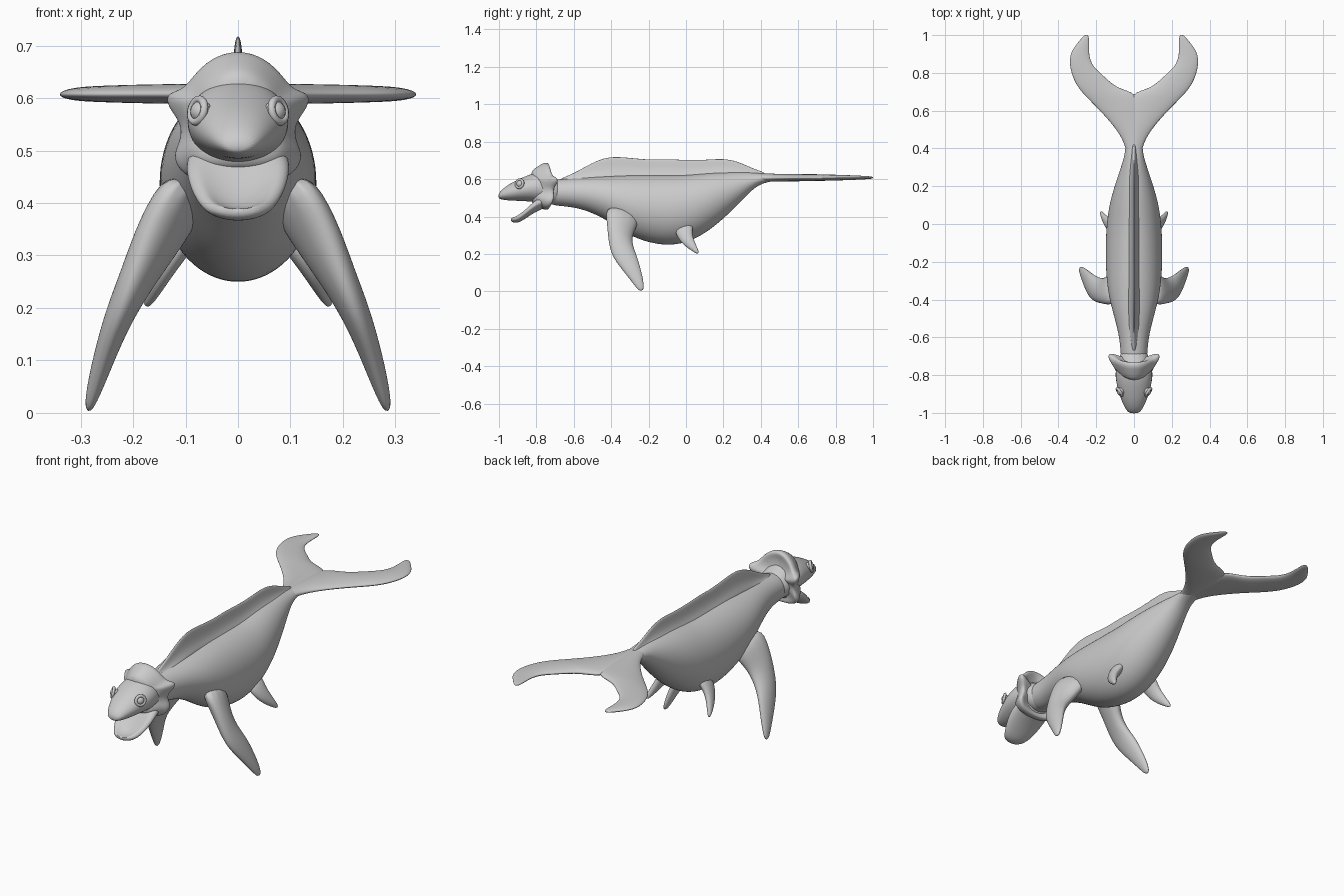
import bpy, bmesh, math
from mathutils import Vector

if "Cube" in bpy.data.objects:
    bpy.data.objects.remove(bpy.data.objects["Cube"])


def finish(ob, mirror=False, sub=2):
    for p in ob.data.polygons:
        p.use_smooth = True
    if mirror:
        m = ob.modifiers.new("mirror", "MIRROR")
        m.use_mirror_merge = False
    if sub:
        s = ob.modifiers.new("smooth", "SUBSURF")
        s.levels = s.render_levels = sub
    return ob


def loft(name, rings, mirror=False, sub=2):
    """Skin a list of equal-length point rings and cap both ends."""
    bm = bmesh.new()
    vs = [[bm.verts.new(p) for p in r] for r in rings]
    n = len(vs[0])
    for a, b in zip(vs, vs[1:]):
        for i in range(n):
            j = (i + 1) % n
            bm.faces.new((a[i], a[j], b[j], b[i]))
    bm.faces.new(vs[0])
    bm.faces.new(vs[-1][::-1])
    bmesh.ops.recalc_face_normals(bm, faces=bm.faces)
    me = bpy.data.meshes.new(name)
    bm.to_mesh(me)
    bm.free()
    ob = bpy.data.objects.new(name, me)
    bpy.context.collection.objects.link(ob)
    return finish(ob, mirror, sub)


def oval(y, top, bot, hw, dish=0.0, n=20):
    """Elliptical cross-section across the body; dish hollows the top."""
    pts = []
    for i in range(n):
        a = 2 * math.pi * i / n
        c, s = math.cos(a), math.sin(a)
        z = (top + bot) / 2 + s * (top - bot) / 2
        if s > 0.01:
            z -= dish * max(0, 1 - (c / 0.85) ** 2)
            if dish:
                z = max(z, bot + 0.012 + 0.3 * (top - bot) * c * c)
        pts.append((hw * c, y, z))
    return pts


def blade(name, stations, normal, n=12):
    """Fin made of lens sections between leading and trailing edge points."""
    nv = Vector(normal).normalized()
    rings = []
    for lead, trail, t in stations:
        l, r = Vector(lead), Vector(trail)
        rings.append([(l + r) / 2 + (l - r) / 2 * math.cos(a) + nv * t * math.sin(a)
                      for a in (2 * math.pi * i / n for i in range(n))])
    return loft(name, rings, mirror=True)


# Body: rows of y, top, bottom, half width
body = [(-.76, .59, .47, .065), (-.68, .60, .455, .072), (-.6, .605, .45, .078),
        (-.5, .615, .42, .103), (-.4, .62, .365, .132), (-.3, .625, .295, .147),
        (-.2, .625, .258, .152), (-.1, .625, .242, .152), (0, .625, .255, .147),
        (.1, .635, .305, .133), (.2, .64, .385, .105), (.3, .64, .485, .07),
        (.37, .635, .56, .048), (.43, .628, .585, .045), (.52, .62, .595, .04)]
loft("body", [oval(*b) for b in body])

# Dorsal ridge: rows of y, base, top
ridge = [(-.68, .585, .60), (-.6, .585, .63), (-.5, .59, .69), (-.42, .595, .72),
         (-.34, .595, .72), (-.2, .595, .703), (-.12, .595, .71), (0, .595, .702),
         (.1, .605, .703), (.2, .61, .712), (.28, .61, .695), (.36, .61, .655),
         (.43, .605, .635)]
half = [(-.045, 0), (-.016, .32), (-.008, .7), (-.005, 1)]
prof = half + [(-x, f) for x, f in reversed(half)]
loft("dorsal_ridge", [[(x, y, b + f * (t - b)) for x, f in prof] for y, b, t in ridge])

# Tail fluke: leading (x, y), trailing (x, y), half thickness
fluke = [((.04, .36), (-.03, .36), .024), ((.046, .41), (-.035, .45), .022),
         ((.085, .49), (-.035, .58), .021), ((.185, .60), (-.025, .70), .02),
         ((.255, .67), (.085, .715), .019), ((.317, .74), (.155, .783), .017),
         ((.348, .845), (.218, .835), .015), ((.337, .915), (.238, .895), .012),
         ((.29, .97), (.236, .965), .009), ((.262, 1.003), (.24, 1.003), .005)]
blade("tail_fluke", [((*l, .607), (*r, .609), t) for l, r, t in fluke], (0, 0, 1))

# Front flippers and small rear fins
blade("front_flipper", [
    ((.10, -.44, .47), (.08, -.22, .41), .05),
    ((.16, -.425, .37), (.14, -.285, .31), .045),
    ((.195, -.418, .27), (.185, -.285, .25), .036),
    ((.225, -.40, .19), (.225, -.26, .19), .029),
    ((.25, -.35, .125), (.25, -.24, .12), .023),
    ((.272, -.29, .05), (.272, -.226, .055), .017),
    ((.287, -.25, -.002), (.286, -.224, .005), .008)], (.9, 0, .42))
blade("rear_fin", [
    ((.09, -.07, .34), (.08, .05, .38), .03),
    ((.128, -.045, .28), (.128, .03, .315), .023),
    ((.152, -.005, .24), (.152, .046, .268), .018),
    ((.168, .036, .213), (.168, .062, .23), .013),
    ((.176, .06, .2), (.176, .07, .207), .006)], (.8, -.2, .5))

# Upper head and open lower jaw
loft("upper_head", [oval(*h) for h in [
    (-1.003, .52, .497, .022), (-.985, .545, .49, .043), (-.94, .578, .484, .065),
    (-.88, .607, .483, .087), (-.82, .632, .478, .098), (-.77, .64, .47, .098),
    (-.72, .61, .46, .085), (-.66, .595, .465, .065)]])
loft("lower_jaw", [oval(*j) for j in [
    (-.72, .53, .46, .085), (-.77, .525, .44, .098), (-.81, .505, .42, .1, .03),
    (-.85, .465, .395, .092, .04), (-.89, .428, .367, .073, .035),
    (-.92, .408, .365, .052, .02), (-.937, .395, .375, .03, .005)]])

# Scalloped frill behind the skull: rim half-profile x, y, z
rim = [(0, -.75, .69), (.05, -.742, .676), (.085, -.735, .64), (.102, -.722, .615),
       (.137, -.7, .608), (.13, -.7, .58), (.106, -.722, .552), (.107, -.722, .52),
       (.124, -.72, .49), (.105, -.735, .455), (.06, -.745, .44), (0, -.75, .438)]
rim += [(-x, y, z) for x, y, z in reversed(rim[1:-1])]


def scaled_rim(k, dy):
    return [(x * k, y + dy, .555 + (z - .555) * k) for x, y, z in rim]


loft("head_frill", [scaled_rim(k, dy) for k, dy in [
    (.6, -.09), (.8, -.06), (.94, -.028), (1.02, -.01), (1.02, .012), (.9, .016), (.6, .004)]])

# Eyes with raised lids, and nostril rims
out = Vector((.8, -.55, .2))
quat = out.to_track_quat("Z", "Y")
bpy.ops.mesh.primitive_uv_sphere_add(segments=20, ring_count=12, radius=.021, location=(.07, -.886, .574))
eye = bpy.context.object
eye.name = "eye"


def lid(name, loc, major, minor, direction):
    bpy.ops.mesh.primitive_torus_add(major_segments=20, minor_segments=8, major_radius=major,
                                     minor_radius=minor, location=loc)
    ob = bpy.context.object
    ob.name = name
    ob.rotation_euler = Vector(direction).to_track_quat("Z", "Y").to_euler()
    return ob


eyelid = lid("eyelid", (.077, -.89, .576), .022, .0075, out)
nostril = lid("nostril", (.028, -.966, .543), .009, .004, (.4, -.7, .6))
for ob in (eye, eyelid, nostril):
    bpy.context.view_layer.objects.active = ob
    for o in bpy.context.selected_objects:
        o.select_set(False)
    ob.select_set(True)
    bpy.ops.object.transform_apply(location=True, rotation=True, scale=True)
    finish(ob, mirror=True, sub=0)
